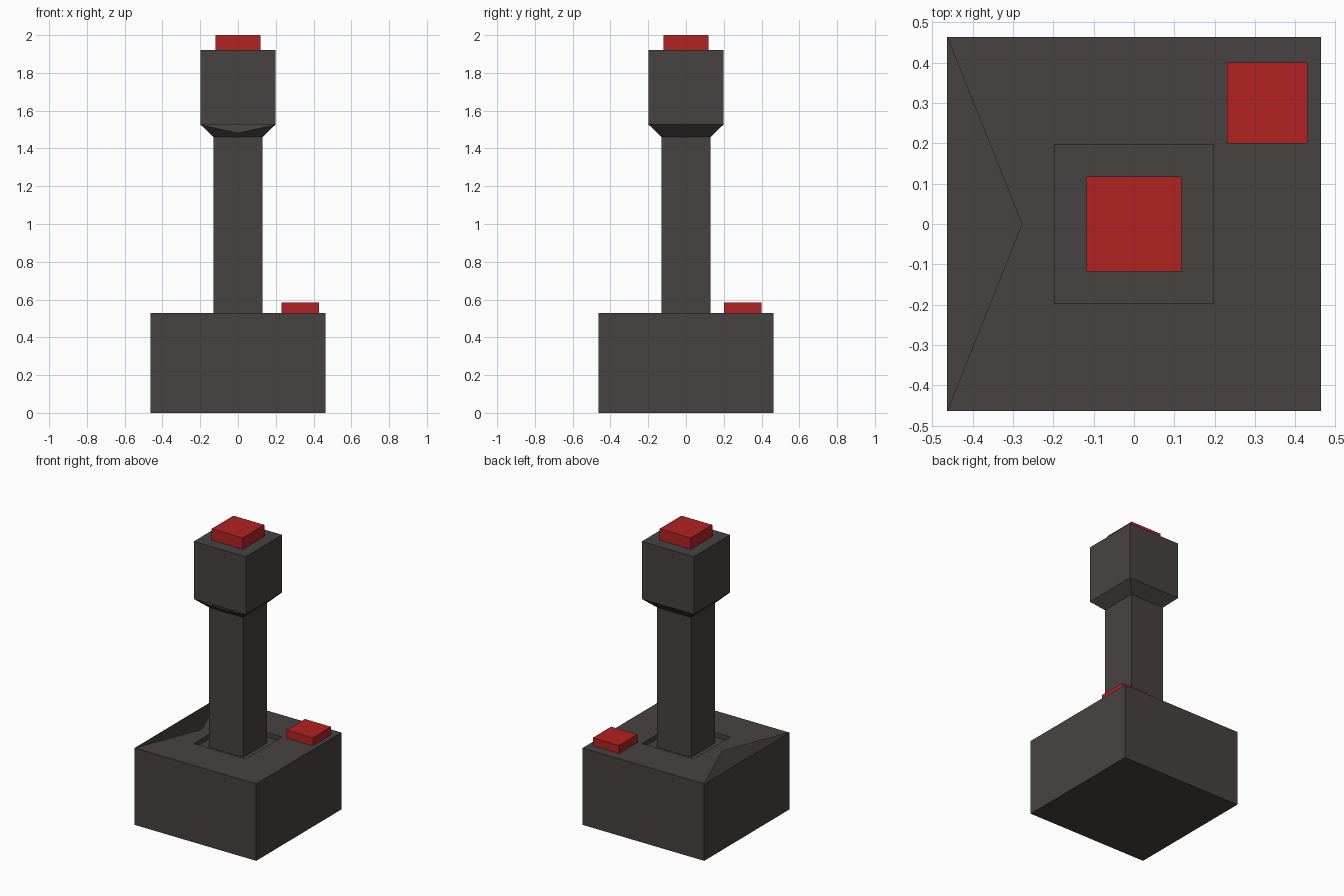
import bpy

if "Cube" in bpy.data.objects:
    bpy.data.objects.remove(bpy.data.objects["Cube"])


def material(name, rgb):
    mat = bpy.data.materials.new(name)
    mat.use_nodes = True
    mat.diffuse_color = (*rgb, 1)
    bsdf = mat.node_tree.nodes["Principled BSDF"]
    bsdf.inputs["Base Color"].default_value = (*rgb, 1)
    return mat


DARK_GREY = material("dark grey", (0.062, 0.055, 0.053))
RED = material("button red", (0.45, 0.016, 0.016))

# Sides of a square ring, by the index of their first corner
FRONT, LEFT, BACK, RIGHT = range(4)


def square_shell(name, rings, mat, bottom=False, top=False, notch=None, centre=(0, 0)):
    """Bridge square rings (half width, z) upwards.
    notch = (band, side, t) leaves a triangular opening in one side of a band:
    t is the height of its tip within the band, its base is the farther edge."""
    verts, faces = [], []
    for half, z in rings:
        for sx, sy in ((-1, -1), (1, -1), (1, 1), (-1, 1)):
            verts.append((centre[0] + sx * half, centre[1] + sy * half, z))
    for band in range(len(rings) - 1):
        for side in range(4):
            a, b = band * 4 + side, band * 4 + (side + 1) % 4
            c, d = b + 4, a + 4
            if notch and notch[:2] == (band, side):
                t = notch[2]
                low = [(p + q) / 2 for p, q in zip(verts[a], verts[b])]
                high = [(p + q) / 2 for p, q in zip(verts[c], verts[d])]
                verts.append(tuple(p + (q - p) * t for p, q in zip(low, high)))
                m = len(verts) - 1
                faces += [(a, m, d), (m, b, c)]
                faces.append((m, c, d) if t > 0.5 else (a, b, m))
            else:
                faces.append((a, b, c, d))
    if bottom:
        faces.append((3, 2, 1, 0))
    if top:
        n = (len(rings) - 1) * 4
        faces.append((n, n + 1, n + 2, n + 3))
    mesh = bpy.data.meshes.new(name)
    mesh.from_pydata(verts, [], faces)
    mesh.materials.append(mat)
    obj = bpy.data.objects.new(name, mesh)
    bpy.context.collection.objects.link(obj)
    return obj


# Hollow base box with a shallow well for the stick and an opening in its top
square_shell("base", [(0.463, 0), (0.463, 0.53), (0.198, 0.53), (0.198, 0.497), (0.13, 0.497)],
             DARK_GREY, bottom=True, notch=(1, RIGHT, 0.7))

# Square shaft
square_shell("stick", [(0.13, 0.497), (0.13, 1.46)], DARK_GREY)

# Grip head, flaring out from the shaft, with an opening in the front flare
square_shell("grip_head", [(0.13, 1.46), (0.198, 1.526), (0.198, 1.922)],
             DARK_GREY, top=True, notch=(0, FRONT, 0.35))

# Red buttons
square_shell("grip_button", [(0.118, 1.922), (0.118, 2.0)], RED, bottom=True, top=True)
square_shell("base_button", [(0.1, 0.53), (0.1, 0.585)], RED, bottom=True, top=True,
             centre=(0.33, 0.3))
